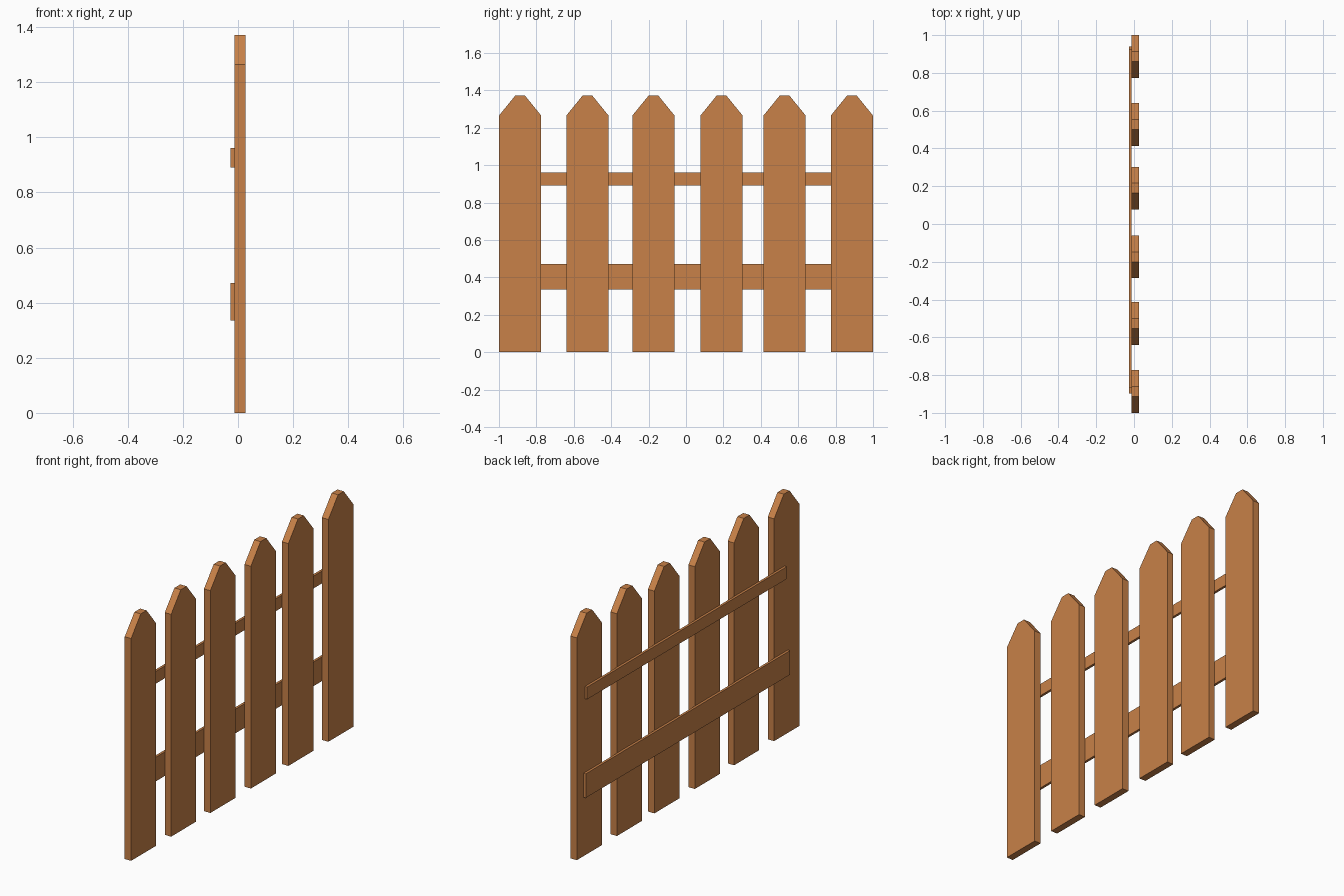
import bpy
import bmesh

if "Cube" in bpy.data.objects:
    bpy.data.objects.remove(bpy.data.objects["Cube"])

wood = bpy.data.materials.new("wood")
wood.diffuse_color = (0.58, 0.22, 0.065, 1)
wood.use_nodes = True
wood.node_tree.nodes["Principled BSDF"].inputs["Base Color"].default_value = wood.diffuse_color


def plank(name, profile, x0, x1):
    """Extrude a (y, z) outline from x0 to x1."""
    bm = bmesh.new()
    face = bm.faces.new([bm.verts.new((x0, y, z)) for y, z in profile])
    ext = bmesh.ops.extrude_face_region(bm, geom=[face])
    verts = [g for g in ext["geom"] if isinstance(g, bmesh.types.BMVert)]
    bmesh.ops.translate(bm, verts=verts, vec=(x1 - x0, 0, 0))
    bmesh.ops.recalc_face_normals(bm, faces=bm.faces)
    mesh = bpy.data.meshes.new(name)
    bm.to_mesh(mesh)
    bm.free()
    mesh.materials.append(wood)
    obj = bpy.data.objects.new(name, mesh)
    bpy.context.collection.objects.link(obj)
    return obj


BACK, JOIN, FRONT = -0.027, -0.013, 0.027
HALF, TIP, SHOULDER, TOP = 0.113, 0.026, 1.265, 1.372

# Six upright pickets with clipped points, slightly uneven spacing
for i, c in enumerate((-0.887, -0.527, -0.174, 0.19, 0.527, 0.887)):
    plank(f"picket_{i + 1}", [
        (c - HALF, 0), (c + HALF, 0), (c + HALF, SHOULDER),
        (c + TIP, TOP), (c - TIP, TOP), (c - HALF, SHOULDER)], JOIN, FRONT)

# Two rails along the back of the pickets
for name, y0, y1, z0, z1 in (("lower_rail", -0.897, 0.94, 0.335, 0.472),
                             ("upper_rail", -0.867, 0.927, 0.891, 0.961)):
    plank(name, [(y0, z0), (y1, z0), (y1, z1), (y0, z1)], BACK, JOIN)
